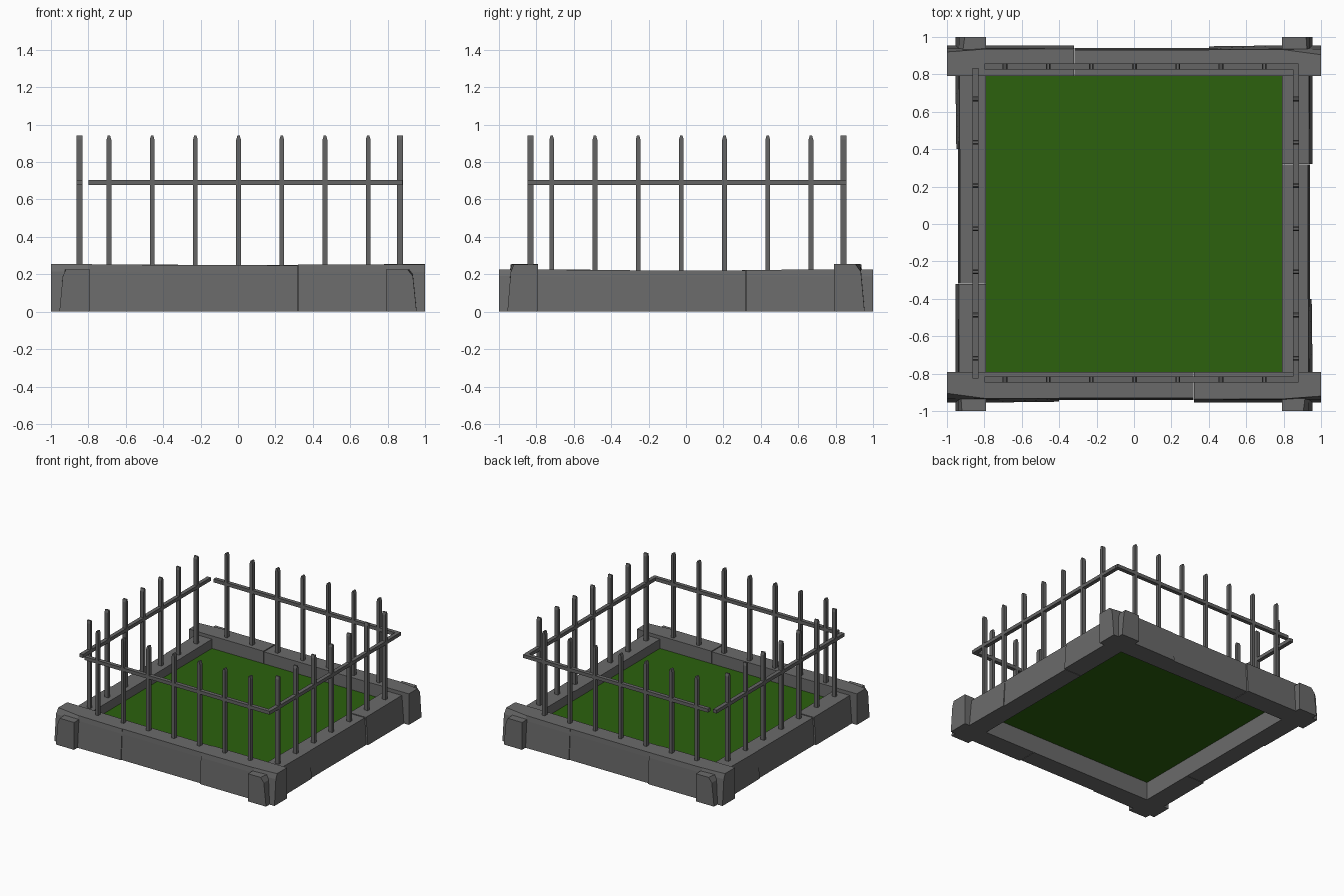
import bpy, bmesh, math
from mathutils import Matrix

cube = bpy.data.objects.get("Cube")
if cube:
    bpy.data.objects.remove(cube, do_unlink=True)


def make_material(name, colour):
    m = bpy.data.materials.new(name)
    m.use_nodes = True
    m.diffuse_color = colour
    m.node_tree.nodes["Principled BSDF"].inputs["Base Color"].default_value = colour
    return m


stone = make_material("grey stone", (0.145, 0.145, 0.145, 1))
iron = make_material("dark iron", (0.13, 0.13, 0.13, 1))
grass = make_material("green grass", (0.025, 0.12, 0.004, 1))


def finish(bm, name, material):
    bmesh.ops.recalc_face_normals(bm, faces=bm.faces)
    mesh = bpy.data.meshes.new(name)
    bm.to_mesh(mesh)
    bm.free()
    mesh.materials.append(material)
    obj = bpy.data.objects.new(name, mesh)
    bpy.context.collection.objects.link(obj)
    return obj


def add_box(bm, lo, hi):
    size = [b - a for a, b in zip(lo, hi)]
    mid = [(a + b) / 2 for a, b in zip(lo, hi)]
    mat = Matrix.Translation(mid) @ Matrix.Diagonal((*size, 1))
    return bmesh.ops.create_cube(bm, size=1, matrix=mat)["verts"]


# Stone kerb: each block is lofted along a wall.
# Station: position, outer foot, outer shoulder, outer top edge, added height
INNER = 0.79
BLOCKS = {
    "plain_end_block": [(-1, .955, .935, .905, .005), (-.8, .955, .938, .932, .004),
                        (-.4, .95, .937, .933, 0)],
    "middle_block": [(-.4, .942, .933, .93, 0), (.318, .942, .933, .93, -.002)],
    "far_end_block": [(.322, .955, .942, .937, .002), (.8, .955, .94, .935, .003),
                      (1, .955, .937, .92, .003)],
}


def kerb_block(name, stations, height, angle):
    bm = bmesh.new()
    rings = []
    for t, foot, shoulder, top, extra in stations:
        h = height + extra
        section = [(INNER, 0), (foot, 0), (shoulder, h * .84), (top, h), (INNER, h)]
        rings.append([bm.verts.new((t, -d, z)) for d, z in section])
    for a, b in zip(rings, rings[1:]):
        for i in range(len(a)):
            j = (i + 1) % len(a)
            bm.faces.new((a[i], a[j], b[j], b[i]))
    bm.faces.new(rings[0])
    bm.faces.new(rings[-1])
    bm.transform(Matrix.Rotation(angle, 4, "Z"))
    finish(bm, name, stone)


for i, side in enumerate(("front", "left", "back", "right")):
    for block, stations in BLOCKS.items():
        kerb_block(f"{side}_{block}", stations, 0.25 if i % 2 == 0 else 0.222,
                   i * math.pi / 2)

# Lawn
bm = bmesh.new()
bmesh.ops.create_grid(bm, x_segments=1, y_segments=1, size=0.795,
                      matrix=Matrix.Translation((0, 0, 0.15)))
finish(bm, "lawn", grass)

# Railings: a bar with seven pointed posts on every side
STEP = 0.231
HALF = 0.0125
DEEP = 0.016


def railing(name, offset, first, start, end, along_y):
    bm = bmesh.new()
    add_box(bm, (start, offset - DEEP, 0.677), (end, offset + DEEP, 0.705))
    for k in range(7):
        x = first + k * STEP
        add_box(bm, (x - HALF, offset - DEEP, 0.18), (x + HALF, offset + DEEP, 0.92))
        # Tapered tip
        tip = add_box(bm, (x - HALF, offset - DEEP, 0.92), (x + HALF, offset + DEEP, 0.942))
        for v in tip:
            if v.co.z > 0.93:
                v.co.x = x + (v.co.x - x) * 0.5
    bmesh.ops.remove_doubles(bm, verts=bm.verts, dist=0.0001)
    if along_y:
        for v in bm.verts:
            v.co.x, v.co.y = v.co.y, v.co.x
    finish(bm, name, iron)


railing("front_railing", -0.832, -0.69, -0.80, 0.88, False)
railing("back_railing", 0.841, -0.69, -0.80, 0.88, False)
railing("right_railing", -0.847, -0.718, -0.825, 0.835, True)
railing("left_railing", 0.866, -0.718, -0.825, 0.835, True)
